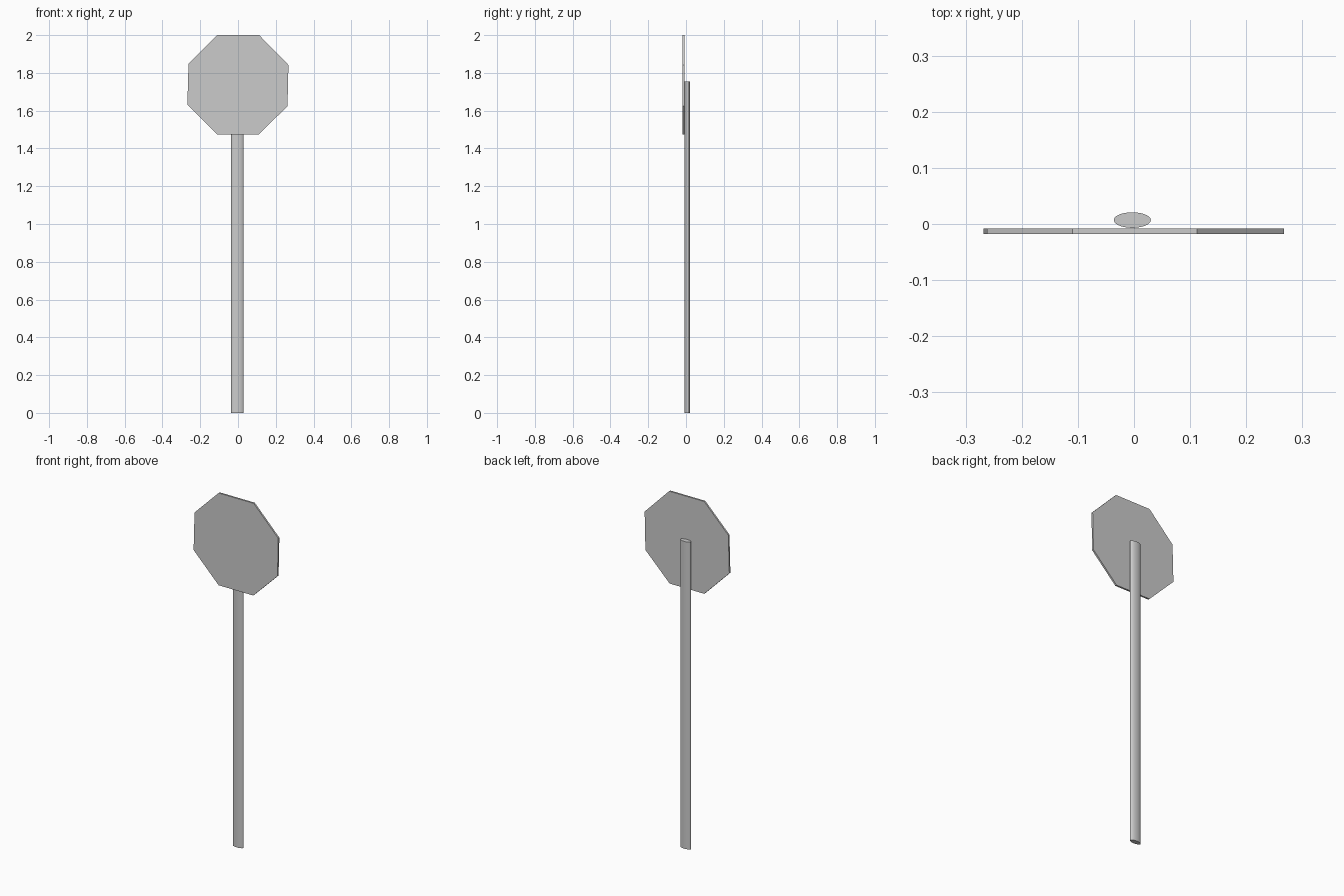
import bpy
import bmesh

cube = bpy.data.objects.get("Cube")
if cube:
    bpy.data.objects.remove(cube, do_unlink=True)

# Single plain grey for the whole model
GREY = (0.6, 0.6, 0.6, 1.0)
grey = bpy.data.materials.new("plain_grey")
grey.use_nodes = True
grey.diffuse_color = GREY
grey.node_tree.nodes["Principled BSDF"].inputs["Base Color"].default_value = GREY

# Post: flattened round pole standing on the ground
POST_HEIGHT = 1.755
bpy.ops.mesh.primitive_cylinder_add(vertices=48, radius=1, depth=1,
                                    location=(-0.003, 0.007, POST_HEIGHT / 2))
post = bpy.context.object
post.name = "post"
post.scale = (0.033, 0.0138, POST_HEIGHT)
bpy.ops.object.transform_apply(location=False, rotation=False, scale=True)
bpy.ops.object.shade_smooth_by_angle()
post.data.materials.append(grey)

# Sign plate: slightly irregular octagon, extruded from front to back
FRONT_Y, BACK_Y = -0.018, -0.008
outline = [(-0.11, 1.473), (0.109, 1.473), (0.262, 1.624), (0.267, 1.842),
           (0.112, 2.0), (-0.11, 2.0), (-0.262, 1.848), (-0.268, 1.632)]
bm = bmesh.new()
face = bm.faces.new([bm.verts.new((x, FRONT_Y, z)) for x, z in outline])
extruded = bmesh.ops.extrude_face_region(bm, geom=[face], use_keep_orig=True)
back = [v for v in extruded["geom"] if isinstance(v, bmesh.types.BMVert)]
bmesh.ops.translate(bm, verts=back, vec=(0, BACK_Y - FRONT_Y, 0))
bmesh.ops.recalc_face_normals(bm, faces=bm.faces)
mesh = bpy.data.meshes.new("sign_plate")
bm.to_mesh(mesh)
bm.free()
mesh.materials.append(grey)
plate = bpy.data.objects.new("sign_plate", mesh)
bpy.context.collection.objects.link(plate)
